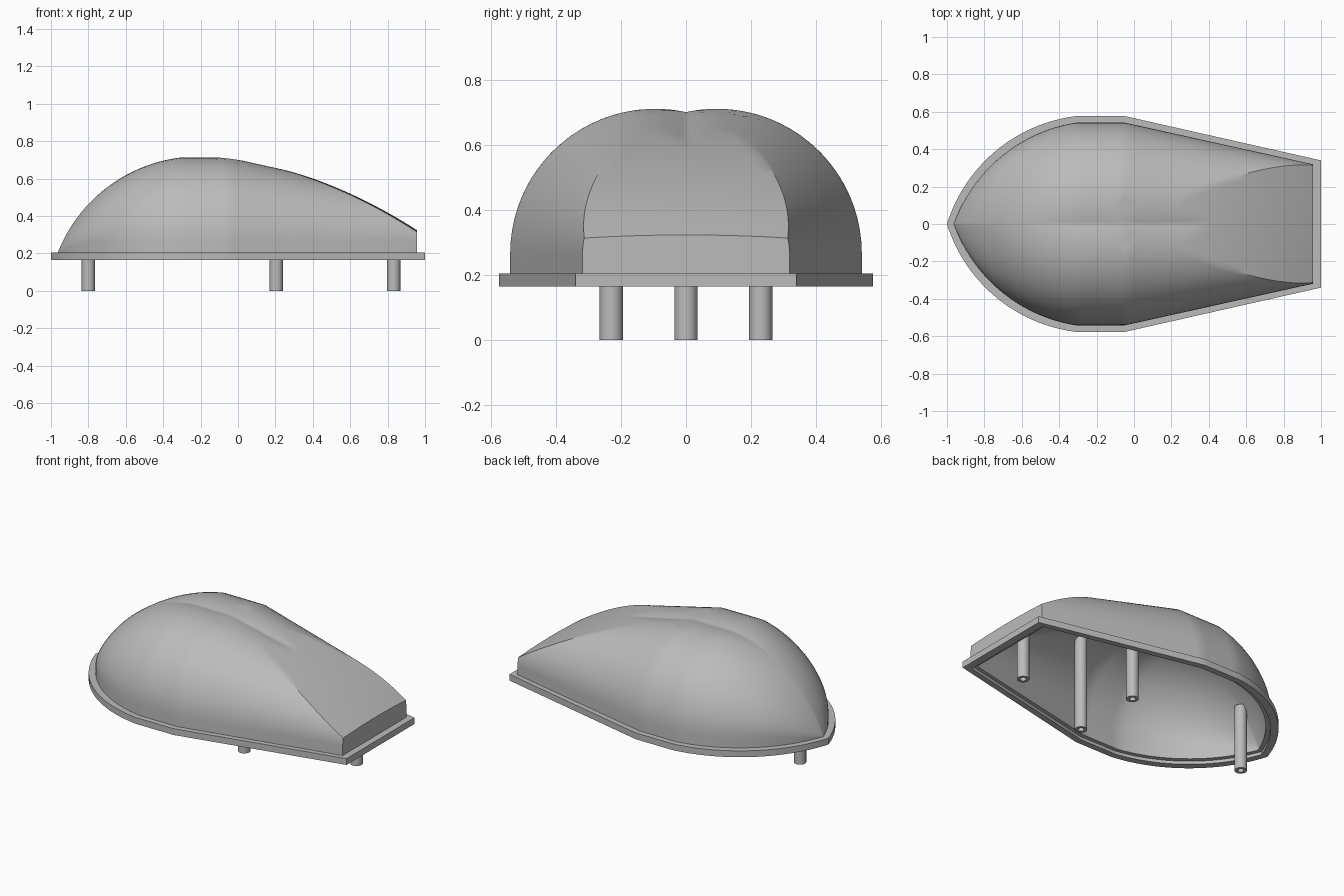
import bpy, bmesh, math

if "Cube" in bpy.data.objects:
    bpy.data.objects.remove(bpy.data.objects["Cube"])

grey = bpy.data.materials.new("plain_grey")
grey.use_nodes = True
grey.diffuse_color = (0.5, 0.5, 0.5, 1)
grey.node_tree.nodes["Principled BSDF"].inputs["Base Color"].default_value = (0.5, 0.5, 0.5, 1)

RIM_TOP, RIM_LOW, SHELL_LOW = 0.205, 0.165, 0.185
SHELL_INSET, WALL = 0.035, 0.03


def finish(name, bm):
    bmesh.ops.remove_doubles(bm, verts=bm.verts, dist=0.00005)
    bmesh.ops.recalc_face_normals(bm, faces=bm.faces)
    mesh = bpy.data.meshes.new(name)
    bm.to_mesh(mesh)
    bm.free()
    obj = bpy.data.objects.new(name, mesh)
    bpy.context.collection.objects.link(obj)
    mesh.materials.append(grey)
    bpy.ops.object.select_all(action='DESELECT')
    obj.select_set(True)
    bpy.context.view_layer.objects.active = obj
    bpy.ops.object.shade_smooth_by_angle(angle=math.radians(30))
    return obj


def arc(x, p, q, radius):
    """Height at x on a convex arc from p up to q."""
    dx, dy = q[0] - p[0], q[1] - p[1]
    chord = math.hypot(dx, dy)
    h = math.sqrt(radius ** 2 - chord ** 2 / 4) / chord
    cx, cy = (p[0] + q[0]) / 2 + dy * h, (p[1] + q[1]) / 2 - dx * h
    return cy + math.sqrt(max(0, radius ** 2 - (x - cx) ** 2))


def ends(d):
    return -1 + 1.05 * d, 1 - 1.2 * d


def half_width(x, d):
    """Plan outline, inset by d: round nose, short flat, straight taper."""
    nose, tail = ends(d)
    wide = 0.577 - d
    if x < -0.31:
        return max(0, arc(x, (nose, 0), (-0.31, wide), 0.83))
    if x < -0.05:
        return wide
    return wide + (0.34 - 0.6 * d - wide) * (x + 0.05) / (tail + 0.05)


def stations(d):
    nose, tail = ends(d)
    front = [nose + (-0.31 - nose) * (i / 26) ** 1.6 for i in range(27)]
    flat = [-0.31 + 0.26 * i / 6 for i in range(1, 7)]
    taper = [-0.05 + (tail + 0.05) * i / 28 for i in range(1, 29)]
    return front + flat + taper


def section(x, d):
    """Twin-lobed cross-section, cut by a sloping deck towards the tail."""
    nose = ends(d)[0]
    drop = d - SHELL_INSET
    w = half_width(x, d)
    u = min(1, max(0, (x - nose) / (-0.31 - nose)))
    c = -0.12 + 0.215 * u ** 0.7
    r = w - c
    deck = 0.70 - 0.147 * x - 0.257 * x * x - drop
    crown = 0.01 * max(0, x)
    if x < -0.31:
        top = arc(x, (nose, RIM_TOP), (-0.31, 0.712 - drop), 0.81)
        z0 = RIM_TOP + 0.06 * min(1, max(0, top - RIM_TOP) / 0.3)
        height = max(0, top - z0)
        if c < 0:
            height /= math.sqrt(max(0.0004, 1 - (c / r) ** 2))
        deck = 1
    else:
        z0, height = 0.265, r
    stop = math.asin(max(0, min(1, (deck - crown - z0) / max(height, 1e-6))))
    if c < 0:
        stop = min(stop, math.acos(min(1, -c / r)))
    pts = [(w, SHELL_LOW)]
    for i in range(19):
        t = stop * i / 18
        pts.append((c + r * math.cos(t), z0 + height * math.sin(t)))
    ys, zs = pts[-1]
    for i in range(1, 9):
        y = ys * (1 - i / 8)
        lobe = z0 + height * math.sqrt(max(0, 1 - ((y - c) / r) ** 2))
        flat = deck - crown + crown * (1 - (1 - i / 8) ** 2)
        pts.append((y, min(lobe, flat)))
    pts[-1] = (0, pts[-1][1])
    full = pts + [(-y, z) for y, z in pts[-2::-1]]
    return [(x, y, z) for y, z in full]


def face(bm, verts):
    if len(set(verts)) > 2:
        bm.faces.new(verts)


# Hollow domed shell: outer and inner skins, joined along the base
bm = bmesh.new()
skins = []
for d in (SHELL_INSET, SHELL_INSET + WALL):
    rows = [[bm.verts.new(p) for p in section(x, d)] for x in stations(d)]
    for a, b in zip(rows, rows[1:]):
        for j in range(len(a) - 1):
            face(bm, (a[j], a[j + 1], b[j + 1], b[j]))
    face(bm, rows[-1])
    skins.append(rows)
loops = [[r[0] for r in rows] + [r[-1] for r in reversed(rows)] for rows in skins]
for i in range(len(loops[0]) - 1):
    face(bm, (loops[0][i], loops[0][i + 1], loops[1][i + 1], loops[1][i]))
finish("domed_shell", bm)


# Flat rim around the base
def outline(d):
    side = [(x, half_width(x, d)) for x in stations(d)]
    return side + [(x, -y) for x, y in side[:0:-1]]


bm = bmesh.new()
rings = [[bm.verts.new((x, y, z)) for x, y in outline(d)]
         for d, z in ((0, RIM_LOW), (0, RIM_TOP), (0.04, RIM_TOP), (0.04, RIM_LOW))]
for k, ring in enumerate(rings):
    following = rings[(k + 1) % 4]
    for i in range(len(ring)):
        j = (i + 1) % len(ring)
        face(bm, (ring[i], ring[j], following[j], following[i]))
finish("base_rim", bm)


# Hollow mounting posts
def post(name, x, y, top, radius=0.036, bore=0.018, depth=0.15):
    bm = bmesh.new()
    profile = [(0, top), (radius, top), (radius, 0), (bore, 0), (bore, depth), (0, depth)]
    verts = [bm.verts.new((r, 0, z)) for r, z in profile]
    edges = [bm.edges.new(pair) for pair in zip(verts, verts[1:])]
    bmesh.ops.spin(bm, geom=verts + edges, axis=(0, 0, 1), cent=(0, 0, 0),
                   steps=28, angle=math.tau)
    obj = finish(name, bm)
    obj.location = (x, y, 0)


post("nose_post", -0.8, 0, 0.42)
post("tail_post", 0.832, 0, 0.37)
for name, side in (("back_post", 1), ("front_post", -1)):
    post(name, 0.205, 0.23 * side, 0.61)
